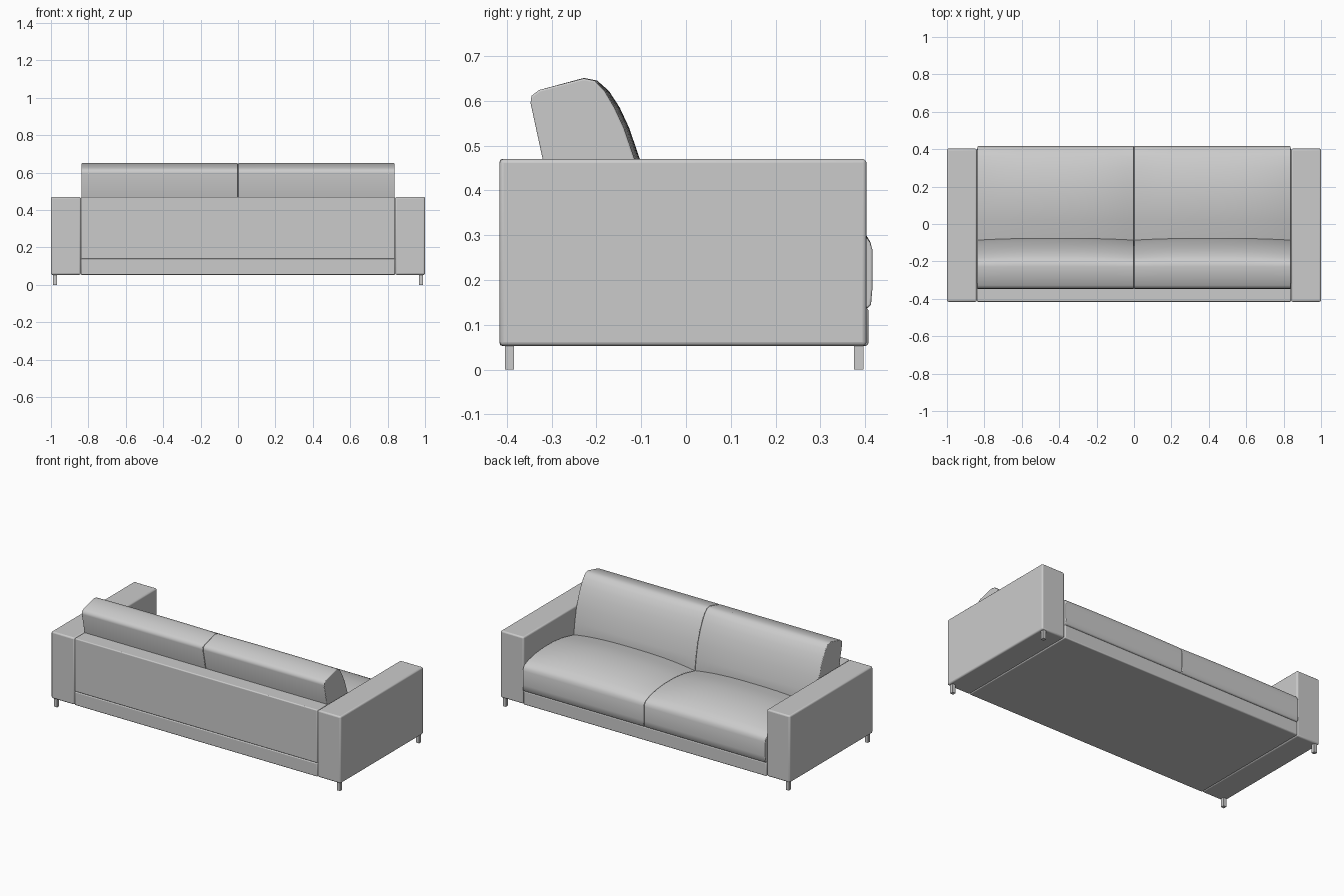
import bpy, bmesh

if "Cube" in bpy.data.objects:
    bpy.data.objects.remove(bpy.data.objects["Cube"])


def finish(name, bm, bevel, segments, angle=0.7):
    bmesh.ops.recalc_face_normals(bm, faces=bm.faces)
    mesh = bpy.data.meshes.new(name)
    bm.to_mesh(mesh)
    bm.free()
    obj = bpy.data.objects.new(name, mesh)
    bpy.context.collection.objects.link(obj)
    if bevel:
        mod = obj.modifiers.new("Rounded edges", 'BEVEL')
        mod.width, mod.segments = bevel, segments
        mod.limit_method, mod.angle_limit = 'ANGLE', 1.1
    bpy.ops.object.select_all(action='DESELECT')
    obj.select_set(True)
    bpy.context.view_layer.objects.active = obj
    bpy.ops.object.shade_smooth_by_angle(angle=angle)
    return obj


def box(name, lo, hi, bevel=0.009):
    bm = bmesh.new()
    bmesh.ops.create_cube(bm, size=1)
    for v in bm.verts:
        v.co = [a + (c + 0.5) * (b - a) for a, b, c in zip(lo, hi, v.co)]
    return finish(name, bm, bevel, 3, 1.2 if bevel else 0.7)


def cushion(name, x0, x1, profile, steps=16):
    """Loft a side profile of (y, z, bulge_y, bulge_z) with a crown across x."""
    bm = bmesh.new()
    rings = []
    for i in range(steps + 1):
        t = i / steps
        crown = 1 - abs(2 * t - 1) ** 2.6
        rings.append([bm.verts.new((x0 + t * (x1 - x0), y + by * crown, z + bz * crown))
                      for y, z, by, bz in profile])
    n = len(profile)
    for a, b in zip(rings, rings[1:]):
        for j in range(n):
            k = (j + 1) % n
            bm.faces.new((a[j], a[k], b[k], b[j]))
    bm.faces.new(rings[0])
    bm.faces.new(rings[-1])
    return finish(name, bm, 0.004, 3, 1.2)


# side profiles of the crowned cushions
seat = [(-0.31, 0.138, 0, 0), (0.406, 0.138, 0, 0), (0.413, 0.145, 0, 0),
        (0.416, 0.18, 0, 0), (0.416, 0.268, 0, 0), (0.411, 0.284, 0, 0.002),
        (0.401, 0.298, 0, 0.004), (0.36, 0.315, 0, 0.010), (0.30, 0.328, 0, 0.017),
        (0.22, 0.336, 0, 0.024), (0.12, 0.336, 0, 0.028), (0.02, 0.325, 0, 0.030),
        (-0.09, 0.300, 0, 0.030), (-0.20, 0.28, 0, 0.03), (-0.31, 0.26, 0, 0)]
back = [(-0.28, 0.25, 0, 0), (-0.32, 0.47, 0, 0), (-0.347, 0.595, 0, 0),
        (-0.345, 0.611, 0, 0), (-0.328, 0.624, 0, 0), (-0.228, 0.650, 0, 0.001),
        (-0.204, 0.645, 0.006, 0), (-0.182, 0.622, 0.010, 0),
        (-0.160, 0.585, 0.012, 0), (-0.139, 0.54, 0.012, 0), (-0.115, 0.47, 0.012, 0),
        (-0.097, 0.38, 0.014, 0), (-0.086, 0.30, 0.014, 0), (-0.086, 0.25, 0, 0)]

# frame
box("base", (-0.839, -0.416, 0.053), (0.839, 0.407, 0.138), 0.006)
box("back_panel", (-0.839, -0.416, 0.138), (0.839, -0.315, 0.470), 0.006)

for side, s in (("left", -1), ("right", 1)):
    # arms
    xs = sorted((s * 0.84, s * 1.0))
    box(side + "_arm", (xs[0], -0.416, 0.053), (xs[1], 0.403, 0.470))
    # cushions
    xs = sorted((s * 0.001, s * 0.838))
    cushion(side + "_seat_cushion", *xs, seat)
    cushion(side + "_back_cushion", *xs, back)
    # legs
    xs = sorted((s * 0.967, s * 0.988))
    for end, y in (("rear", -0.394), ("front", 0.386)):
        box(f"{side}_{end}_leg", (xs[0], y - 0.0105, 0), (xs[1], y + 0.0105, 0.055), 0)
